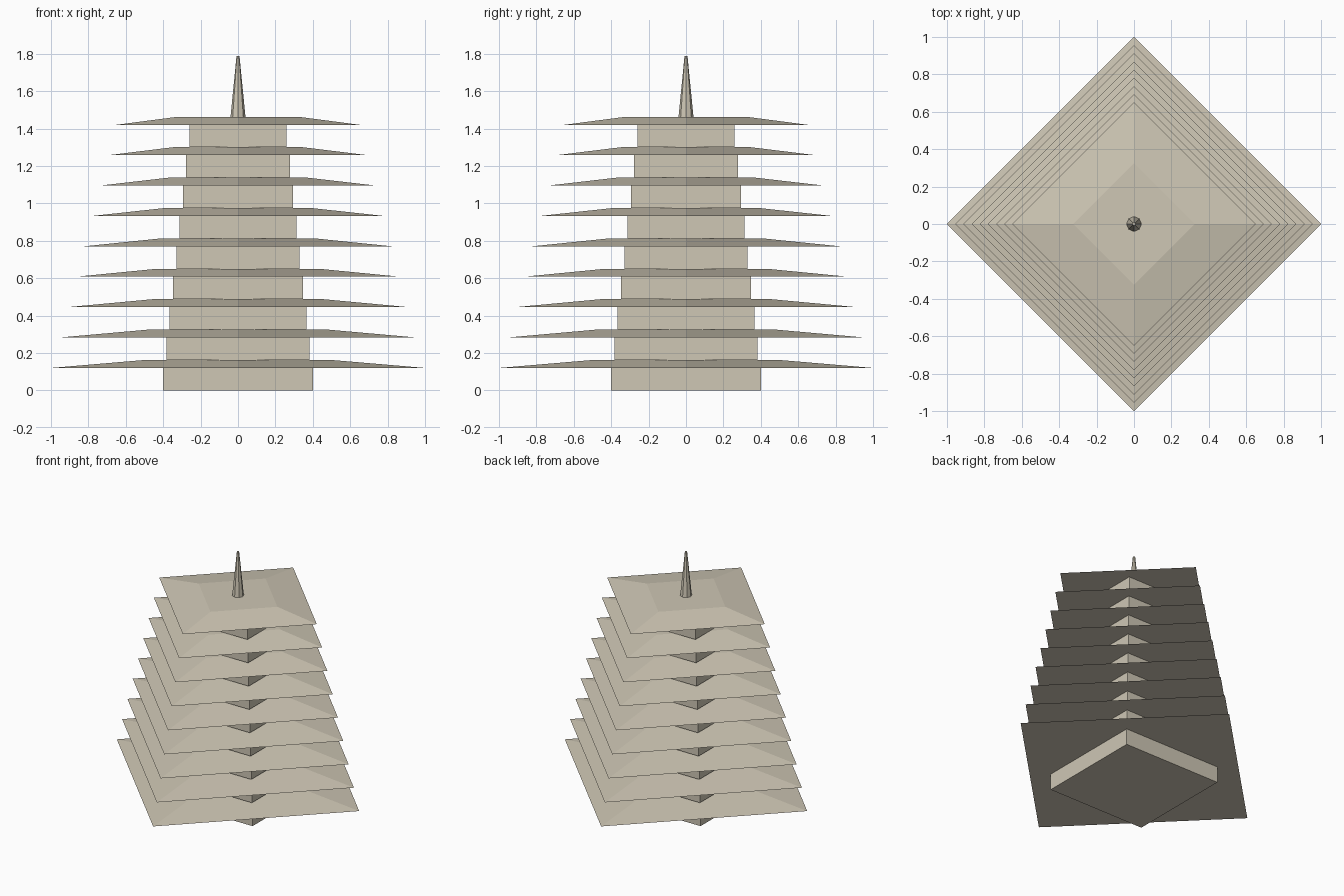
import bpy
from math import pi, sqrt

cube = bpy.data.objects.get("Cube")
if cube:
    bpy.data.objects.remove(cube, do_unlink=True)

# Pale stone, shared by every part
stone = bpy.data.materials.new("pale_stone")
stone.use_nodes = True
colour = (0.62, 0.57, 0.46, 1)
stone.diffuse_color = colour
stone.node_tree.nodes["Principled BSDF"].inputs["Base Color"].default_value = colour


def frustum(name, sides, r_bottom, r_top, z, height, turn=0):
    bpy.ops.mesh.primitive_cone_add(vertices=sides, radius1=r_bottom, radius2=r_top,
                                    depth=height, location=(0, 0, z + height / 2),
                                    rotation=(0, 0, turn))
    part = bpy.context.object
    part.name = name
    part.data.materials.append(stone)
    return part


STOREYS = 9
WALL, ROOF = 0.12, 0.0425
for i in range(STOREYS):
    size = 1 - 0.35 * i / (STOREYS - 1)
    z = i * (WALL + ROOF)
    # Square storey, walls facing the axes
    half_diagonal = 0.4 * size * sqrt(2)
    frustum(f"storey_{i + 1}", 4, half_diagonal, half_diagonal, z, WALL, pi / 4)
    # Wide sloping roof, corners on the axes
    frustum(f"roof_{i + 1}", 4, size, size / 2, z + WALL, ROOF)

# Slim spire
frustum("spire", 8, 0.04, 0.008, STOREYS * (WALL + ROOF), 0.325)
